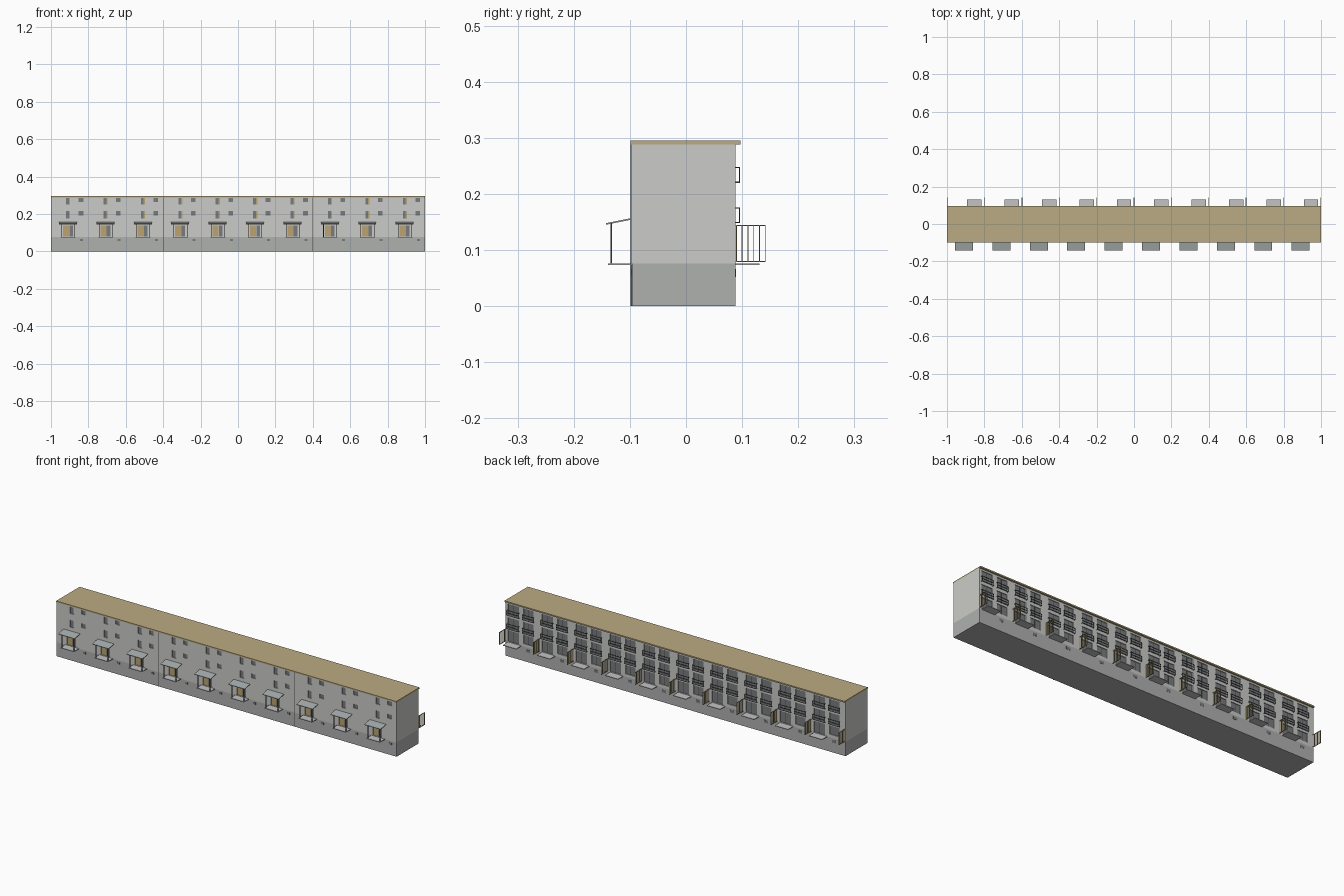
import bpy, bmesh
from mathutils import Matrix, Vector

cube = bpy.data.objects.get("Cube")
if cube:
    bpy.data.objects.remove(cube, do_unlink=True)


def material(name, r, g, b):
    m = bpy.data.materials.new(name)
    m.use_nodes = True
    m.diffuse_color = (r, g, b, 1)
    m.node_tree.nodes["Principled BSDF"].inputs["Base Color"].default_value = (r, g, b, 1)
    return m


WALL = material("light grey render", 0.60, 0.60, 0.58)
BASE = material("plinth grey", 0.43, 0.44, 0.43)
ROOF = material("sand roof", 0.50, 0.41, 0.23)
GLASS = material("window grey", 0.19, 0.20, 0.21)
DARK = material("dark metal", 0.07, 0.07, 0.07)
CANOPY = material("canopy grey", 0.38, 0.41, 0.42)
SLAB = material("pale concrete", 0.55, 0.55, 0.56)
WOOD = material("tan wood", 0.48, 0.37, 0.17)

UNITS, PITCH, LEFT = 10, 0.2, -1.0
FRONT, BACK = -0.098, 0.088
GROUND, EAVES, TOP = 0.076, 0.288, 0.295
RECESS = 0.006


def boxes(name, mat, items, repeat=1):
    """One object from (x0, x1, y0, y1, z0, z1) boxes, repeated along the terrace."""
    bm = bmesh.new()
    for x0, x1, y0, y1, z0, z1 in items:
        mid = Vector((x0 + x1, y0 + y1, z0 + z1)) / 2
        size = Matrix.Diagonal((x1 - x0, y1 - y0, z1 - z0, 1))
        bmesh.ops.create_cube(bm, size=1, matrix=Matrix.Translation(mid) @ size)
    mesh = bpy.data.meshes.new(name)
    bm.to_mesh(mesh)
    bm.free()
    mesh.materials.append(mat)
    ob = bpy.data.objects.new(name, mesh)
    bpy.context.collection.objects.link(ob)
    if repeat > 1:
        ob.location.x = LEFT
        arr = ob.modifiers.new("terrace", 'ARRAY')
        arr.count = repeat
        arr.use_relative_offset = False
        arr.use_constant_offset = True
        arr.constant_offset_displace = (PITCH, 0, 0)
    return ob


# Openings of one house: (x0, x1, z0, z1)
tall = [(0.081, 0.103, 0.250, 0.285), (0.081, 0.103, 0.177, 0.215)]
small = [(0.148, 0.173, 0.264, 0.285), (0.148, 0.173, 0.193, 0.215)]
entry = [(0.064, 0.117, 0.079, 0.139)]
front_openings = tall + small + entry
columns = [(0.035, 0.094), (0.122, 0.186)]
floors = [(0.149, 0.207), (0.221, 0.279)]
upper_back = [(a, b, c, d) for a, b in columns for c, d in floors]
ground_back = [(*columns[0], 0.092, 0.139), (*columns[1], 0.079, 0.139)]
back_openings = upper_back + ground_back

# Main body, with recessed openings cut on both sides
body = boxes("house_walls", WALL, [(-1, 1, FRONT, BACK, GROUND, EAVES)])
cuts = [(a, b, FRONT - 0.02, FRONT + RECESS, c, d) for a, b, c, d in front_openings]
cuts += [(a, b, BACK - RECESS, BACK + 0.02, c, d) for a, b, c, d in back_openings]
cutter = boxes("opening_cutter", WALL, cuts, UNITS)
cutter.hide_render = True
cutter.hide_set(True)
cutter.display_type = 'WIRE'
cut = body.modifiers.new("openings", 'BOOLEAN')
cut.operation = 'DIFFERENCE'
cut.solver = 'EXACT'
cut.object = cutter

boxes("plinth", BASE, [(-1, 1, FRONT + 0.002, BACK, 0, GROUND)])
boxes("roof", ROOF, [(-1, 1, FRONT - 0.001, 0.097, EAVES, TOP)])

# Expansion joints between the building sections
boxes("wall_joints", DARK, [(x - 0.001, x + 0.001, FRONT - 0.0005, FRONT + 0.004, 0, EAVES)
                            for x in (-0.4, 0.4)])

# Glazing lying in the recesses
deep_f, deep_b = FRONT + RECESS, BACK - RECESS
panes = [(a, b, deep_f - 0.002, deep_f, c, d) for a, b, c, d in tall + small]
panes.append((0.098, 0.117, deep_f - 0.002, deep_f, 0.079, 0.139))
boxes("front_windows", GLASS, panes, UNITS)
boxes("back_windows", GLASS, [(a, b, deep_b, deep_b + 0.002, c, d)
                              for a, b, c, d in back_openings], UNITS)
boxes("front_doors", WOOD, [(0.064, 0.097, deep_f - 0.003, deep_f, 0.079, 0.139)], UNITS)
boxes("window_side_panels", WOOD, [(b - 0.007, b, deep_f - 0.003, deep_f, c, d)
                                   for a, b, c, d in tall], UNITS)

# Dark mullions dividing the back glazing
mullions = []
for a, b, c, d in back_openings:
    m = (a + b) / 2
    mullions.append((m - 0.001, m + 0.001, deep_b, deep_b + 0.003, c, d))
boxes("back_mullions", DARK, mullions, UNITS)

# Cellar windows in the plinth
boxes("cellar_windows", GLASS,
      [(0.156, 0.172, FRONT + 0.001, FRONT + 0.004, 0.055, 0.066),
       (0.055, 0.080, BACK - 0.002, BACK + 0.001, 0.052, 0.066)], UNITS)

# Entrance porch: landing, posts and a sloping canopy
boxes("porch_landing", SLAB, [(0.053, 0.132, -0.139, FRONT + 0.002, 0.073, 0.0765)], UNITS)
boxes("porch_posts", DARK, [(x - 0.0015, x + 0.0015, -0.1345, -0.1315, 0.0765, 0.147)
                            for x in (0.057, 0.128)], UNITS)
canopy = boxes("porch_canopy", CANOPY, [(0.043, 0.139, -0.143, FRONT, 0.145, 0.148)], UNITS)
for v in canopy.data.vertices:
    v.co.z += 0.009 * (v.co.y + 0.143) / 0.045

# Rear terraces
boxes("rear_terrace", SLAB, [(0.108, 0.185, BACK, 0.131, 0.073, 0.0765)], UNITS)

# Shallow balcony railings at the upper back windows
rails = []
for a, b in columns:
    a, b = a - 0.003, b + 0.003
    for z, _ in floors:
        for h in (0.0, 0.013, 0.026):
            rails.append((a, b, 0.0945, 0.096, z + h - 0.001, z + h + 0.001))
        for x in (a, b - 0.0015):
            rails.append((x, x + 0.0015, 0.0945, 0.096, z, z + 0.027))
            for h in (0.0, 0.026):
                rails.append((x, x + 0.0015, BACK, 0.096, z + h - 0.001, z + h + 0.001))
boxes("balcony_railings", DARK, rails, UNITS)

# Slatted garden screens between neighbours, one at every party wall
slats = [(-0.002, 0.002, BACK, 0.142, z, z + 0.002) for z in (0.079, 0.143)]
for i in range(6):
    y = 0.089 + i * 0.0103
    slats.append((-0.002, 0.002, y, y + 0.0015, 0.079, 0.145))
screens = boxes("garden_screens", WOOD, slats, UNITS + 1)
screens.location.x = LEFT + 0.002
screens.modifiers["terrace"].constant_offset_displace = (PITCH - 0.0004, 0, 0)
